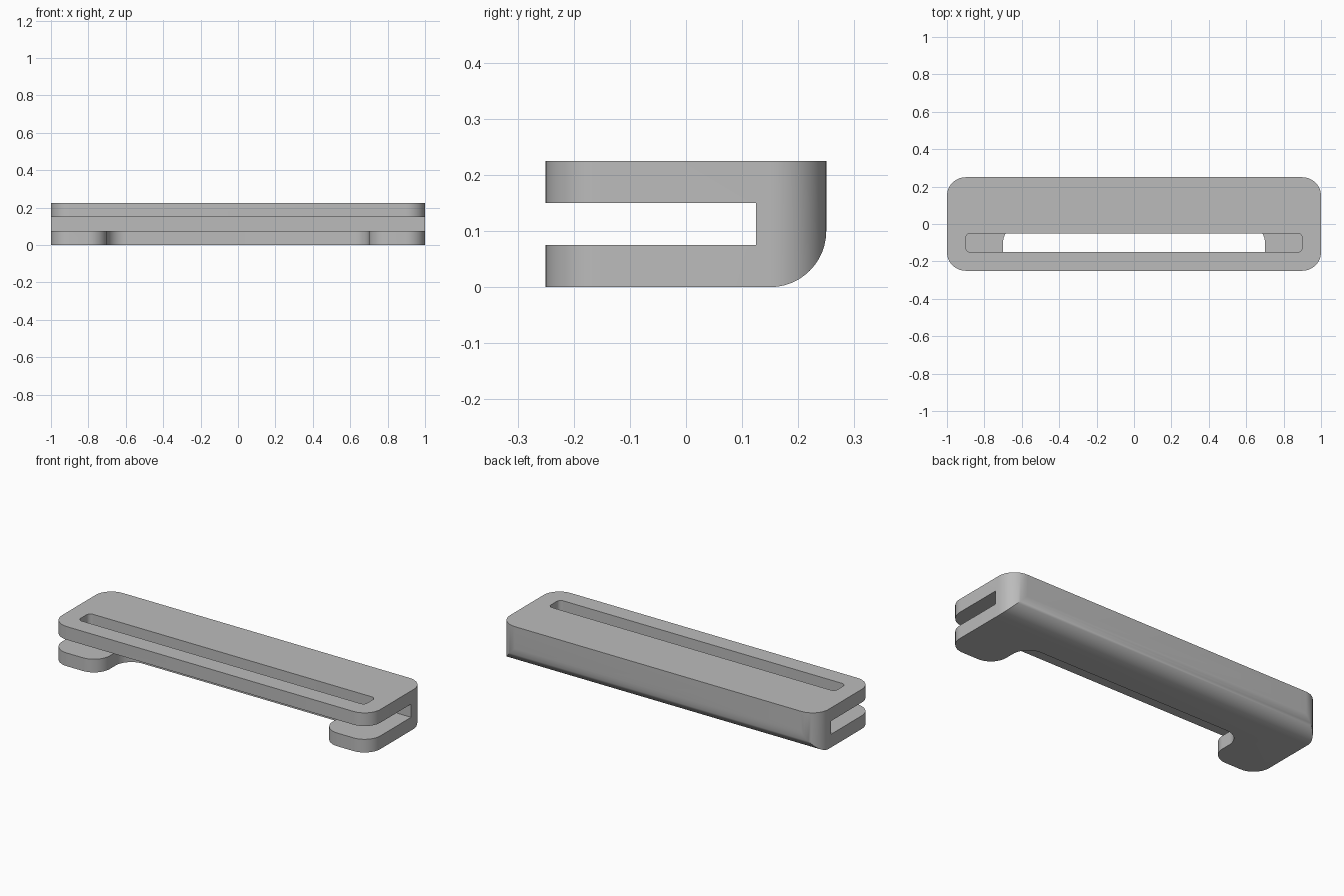
import bpy
import math
from mathutils import Vector

cube = bpy.data.objects.get("Cube")
if cube:
    bpy.data.objects.remove(cube, do_unlink=True)

grey = bpy.data.materials.new("plain grey")
grey.use_nodes = True
colour = (0.5, 0.5, 0.5, 1)
grey.diffuse_color = colour
grey.node_tree.nodes["Principled BSDF"].inputs["Base Color"].default_value = colour


def fillet(corners, steps=12):
    """Outline from (u, v, radius) corners, each rounded with an arc."""
    outline = []
    for i, (u, v, r) in enumerate(corners):
        p = Vector((u, v))
        if r == 0:
            outline.append(p)
            continue
        a = (Vector(corners[i - 1][:2]) - p).normalized()
        b = (Vector(corners[(i + 1) % len(corners)][:2]) - p).normalized()
        # All rounded corners are right angles
        centre = p + (a + b) * r
        for k in range(steps + 1):
            t = k / steps * math.pi / 2
            outline.append(centre - b * r * math.cos(t) - a * r * math.sin(t))
    return outline


def prism(name, outline, low, high, place):
    """Extrude an outline from low to high; place maps (u, v, w) to x, y, z."""
    n = len(outline)
    verts = [place(p.x, p.y, w) for w in (low, high) for p in outline]
    faces = [list(range(n))[::-1], list(range(n, 2 * n))]
    faces += [[i, (i + 1) % n, n + (i + 1) % n, n + i] for i in range(n)]
    mesh = bpy.data.meshes.new(name)
    mesh.from_pydata(verts, [], faces)
    mesh.materials.append(grey)
    obj = bpy.data.objects.new(name, mesh)
    bpy.context.collection.objects.link(obj)
    return obj


def upright(u, v, w):
    return (u, v, w)


def sideways(u, v, w):
    return (w, u, v)


def box(x, y0, y1, r):
    return fillet([(-x, y0, r), (x, y0, r), (x, y1, r), (-x, y1, r)])


# Rounded block
clip = prism("clip_body", box(1, -0.25, 0.25, 0.1), 0, 0.225, upright)

# Side profile: open gap at the front, rounded lower back edge
side = prism("side_profile", fillet([
    (-0.4, -0.0, 0), (0.25, 0, 0.1), (0.25, 0.225, 0), (-0.4, 0.225, 0),
    (-0.4, 0.15, 0), (0.125, 0.15, 0), (0.125, 0.075, 0), (-0.4, 0.075, 0),
]), -1.2, 1.2, sideways)

# Long strap slot in the upper plate
slot = prism("slot_cutter", box(0.9, -0.15, -0.05, 0.025), 0.11, 0.3, upright)

# Notch between the two lower jaws, flared at its mouth
notch = prism("notch_cutter", fillet([
    (-0.9, -0.4, 0), (0.9, -0.4, 0), (0.9, -0.25, 0), (0.7, -0.25, 0.1),
    (0.7, 0, 0.1), (-0.7, 0, 0.1), (-0.7, -0.25, 0.1), (-0.9, -0.25, 0),
]), -0.1, 0.11, upright)

bpy.context.view_layer.objects.active = clip
for tool, action in ((side, "INTERSECT"), (slot, "DIFFERENCE"), (notch, "DIFFERENCE")):
    tool.hide_render = True
    mod = clip.modifiers.new(tool.name, "BOOLEAN")
    mod.operation = action
    mod.solver = "EXACT"
    mod.object = tool
    bpy.ops.object.modifier_apply(modifier=mod.name)
    bpy.data.objects.remove(tool, do_unlink=True)

bpy.ops.object.select_all(action="DESELECT")
clip.select_set(True)
bpy.ops.object.shade_smooth_by_angle(angle=math.radians(30))
